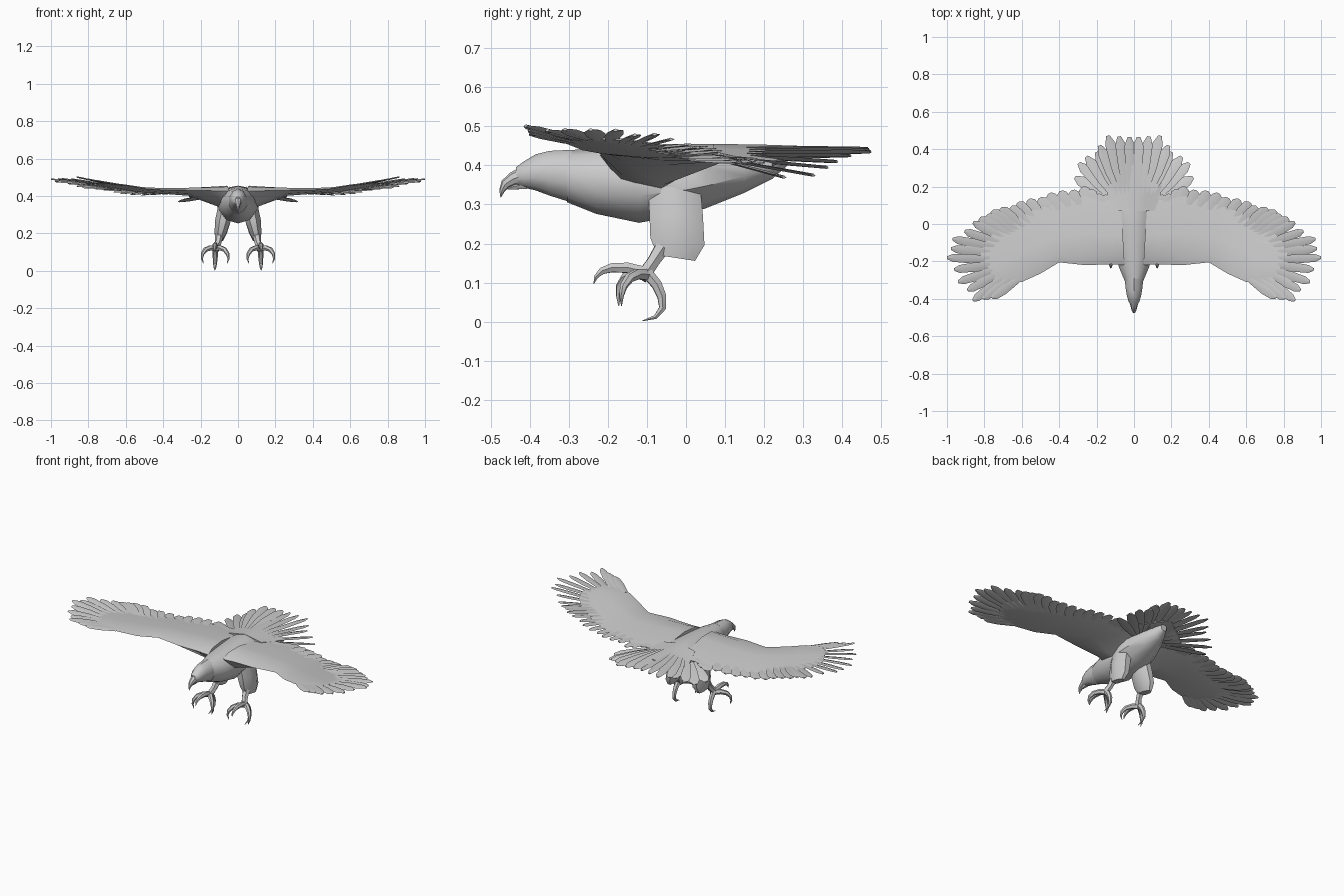
import bpy, bmesh, math, random
from mathutils import Vector as V

if "Cube" in bpy.data.objects:
    bpy.data.objects.remove(bpy.data.objects["Cube"])

random.seed(4)


def loft(bm, rings):
    """Skin a list of equal-sized point rings and cap both ends."""
    vs = [[bm.verts.new(p) for p in r] for r in rings]
    n = len(vs[0])
    for a, b in zip(vs, vs[1:]):
        for i in range(n):
            j = (i + 1) % n
            bm.faces.new((a[i], a[j], b[j], b[i]))
    bm.faces.new(vs[0])
    bm.faces.new(vs[-1])


def tube(bm, pts, radii, n=6):
    """Tapered tube through the points."""
    pts = [V(p) for p in pts]
    u = V((1, 0.1, 0.05))
    rings = []
    for i, (p, r) in enumerate(zip(pts, radii)):
        d = (pts[min(i + 1, len(pts) - 1)] - pts[max(i - 1, 0)]).normalized()
        u = (u - d * u.dot(d)).normalized()
        w = d.cross(u)
        rings.append([p + r * (u * math.cos(a) + w * math.sin(a))
                      for a in (2 * math.pi * k / n for k in range(n))])
    loft(bm, rings)


def feather(bm, base, tip, width, tilt=0.0, thick=0.004):
    """Flat blade with a diamond section and a narrowed tip."""
    base, tip = V(base), V(tip)
    d = (tip - base).normalized()
    side = d.cross(V((0, 0, 1))).normalized()
    up = side.cross(d)
    side, up = (side * math.cos(tilt) + up * math.sin(tilt),
                up * math.cos(tilt) - side * math.sin(tilt))
    rings = []
    for t, w in ((0, .6), (.55, 1), (.88, .85), (1, .3)):
        c, h = base.lerp(tip, t), width * w / 2
        rings.append([c + side * h, c + up * thick, c - side * h, c - up * thick])
    loft(bm, rings)


def finish(name, bm, mirror=False, angle=40):
    bmesh.ops.recalc_face_normals(bm, faces=bm.faces[:])
    me = bpy.data.meshes.new(name)
    bm.to_mesh(me)
    bm.free()
    ob = bpy.data.objects.new(name, me)
    bpy.context.collection.objects.link(ob)
    if mirror:
        ob.modifiers.new("mirror", 'MIRROR')
    bpy.ops.object.select_all(action='DESELECT')
    ob.select_set(True)
    bpy.context.view_layer.objects.active = ob
    bpy.ops.object.shade_smooth_by_angle(angle=math.radians(angle))


def section(y, hw, z0, z1, n=10):
    """Cross-section of the body at y."""
    return [(hw * math.sin(a), y, (z0 + z1) / 2 + (z1 - z0) / 2 * math.cos(a))
            for a in (2 * math.pi * k / n for k in range(n))]


# Body
bm = bmesh.new()
loft(bm, [section(*s) for s in (
    (-.305, .052, .306, .438), (-.23, .085, .276, .445), (-.12, .105, .253, .453),
    (0, .115, .275, .455), (.05, .108, .29, .455), (.15, .075, .33, .452),
    (.22, .04, .365, .447), (.26, .02, .40, .44))])
finish("body", bm)

# Head
bm = bmesh.new()
loft(bm, [section(*s) for s in (
    (-.29, .053, .304, .44), (-.35, .046, .323, .437), (-.385, .040, .336, .428),
    (-.415, .03, .343, .41), (-.435, .018, .348, .395))])
finish("head", bm)

# Hooked beak
bm = bmesh.new()
tube(bm, [(0, -.415, .374), (0, -.442, .365), (0, -.462, .352), (0, -.471, .335), (0, -.474, .318)],
     [.024, .018, .013, .007, .001], 8)
tube(bm, [(0, -.41, .352), (0, -.44, .346), (0, -.456, .34)], [.014, .009, .002])
finish("beak", bm)


def wing_z(x, y):
    return .425 + .11 * max(0, x - .5) - .1 * (y + .1) * min(1, x / .6)


# Wing surface: lead x, lead y, trail x, trail y, rise above, depth below
bm = bmesh.new()
rings = []
for lx, ly, tx, ty, up, dn in (
        (.05, -.22, .07, .11, .03, .10), (.12, -.215, .13, .13, .026, .075),
        (.26, -.22, .27, .15, .02, .022), (.40, -.205, .43, .11, .016, .01),
        (.50, -.265, .57, .06, .014, .009), (.60, -.31, .71, -.01, .011, .007),
        (.69, -.32, .79, -.09, .007, .005), (.75, -.29, .82, -.16, .003, .003)):
    ring = []
    for t, o in ((0, 0), (.15, up * .8), (.45, up), (1, .002),
                 (.97, -.002), (.45, -dn), (.15, -dn * .7)):
        x, y = lx + (tx - lx) * t, ly + (ty - ly) * t
        ring.append((x, y, wing_z(x, y) + o))
    rings.append(ring)
loft(bm, rings)
finish("wings", bm, True)

# Flight feathers, interpolated between base and tip knots
bases = [(.13, .03), (.24, .07), (.40, .04), (.53, 0), (.62, -.05), (.68, -.09),
         (.72, -.13), (.74, -.19), (.72, -.24), (.68, -.27), (.62, -.30)]
tips = [(.16, .155), (.27, .20), (.45, .165), (.62, .115), (.76, .07), (.86, .01),
        (.97, -.08), (1.0, -.18), (.94, -.31), (.86, -.41), (.76, -.395)]
bm = bmesh.new()
for k in range(10):
    steps = 3 if k < 5 else 2
    for s in range(steps + (k == 9)):
        t = s / steps
        b = V(bases[k]).lerp(V(bases[k + 1]), t)
        e = V(tips[k]).lerp(V(tips[k + 1]), t)
        if s % 2:
            e = b.lerp(e, random.uniform(.92, .98))
        lift = random.uniform(-.004, .006)
        feather(bm, (b.x, b.y, wing_z(*b)), (e.x, e.y, wing_z(*e) + lift),
                .068 if k < 5 else .05, -.15)
finish("flight_feathers", bm, True, 25)

# Tail fan
bm = bmesh.new()
for x, y, z in ((.025, .465, .443), (.08, .468, .44), (.14, .472, .435), (.185, .42, .425),
                (.20, .385, .41), (.255, .36, .395), (.295, .325, .375), (.315, .25, .37)):
    feather(bm, (x * .22, .07 + y * .08, .445 - x * .1), (x, y, z), .066, .2)
finish("tail_feathers", bm, True, 25)

# Tail coverts: smooth wedge over the feather roots
bm = bmesh.new()
loft(bm, [[(hw * s, y - abs(s) * dy, z - abs(s) * dz - t)
           for t, ss in ((0, (-1, -.5, 0, .5, 1)), (.012, (1, .5, 0, -.5, -1))) for s in ss]
          for y, hw, z, dy, dz in ((.07, .11, .455, 0, .02), (.20, .14, .453, .05, .035),
                                   (.32, .16, .449, .10, .04))])
finish("tail_coverts", bm)

# Thighs
bm = bmesh.new()
loft(bm, [[(cx + hx * math.cos(a), cy + hy * math.sin(a), z + slope * math.sin(a))
           for a in (math.pi * (k + .5) / 4 for k in range(8))]
          for cx, cy, z, hx, hy, slope in (
              (.065, -.03, .345, .045, .072, 0), (.08, -.025, .27, .046, .074, 0),
              (.092, -.022, .205, .036, .075, -.01), (.10, -.025, .163, .022, .052, -.008))])
finish("thighs", bm, True)

# Shanks
bm = bmesh.new()
tube(bm, [(.10, -.06, .19), (.105, -.083, .155), (.115, -.10, .13), (.12, -.115, .112)],
     [.022, .018, .019, .018])
finish("shanks", bm, True)

# Toes with curved claws
bm = bmesh.new()
radii = [.016, .015, .013, .010, .006, .001]
for path in (
        [(.12, -.10, .125), (.122, -.15, .138), (.123, -.19, .138),
         (.124, -.215, .13), (.124, -.23, .115), (.124, -.236, .097)],
        [(.12, -.10, .12), (.15, -.125, .122), (.175, -.145, .112),
         (.19, -.16, .09), (.193, -.165, .065), (.185, -.165, .04)],
        [(.12, -.10, .12), (.095, -.13, .122), (.07, -.155, .112),
         (.055, -.17, .09), (.05, -.173, .065), (.058, -.172, .04)],
        [(.12, -.10, .125), (.121, -.075, .095), (.122, -.062, .065),
         (.123, -.06, .035), (.123, -.078, .012), (.123, -.112, .002)]):
    tube(bm, path, radii)
finish("toes", bm, True)
